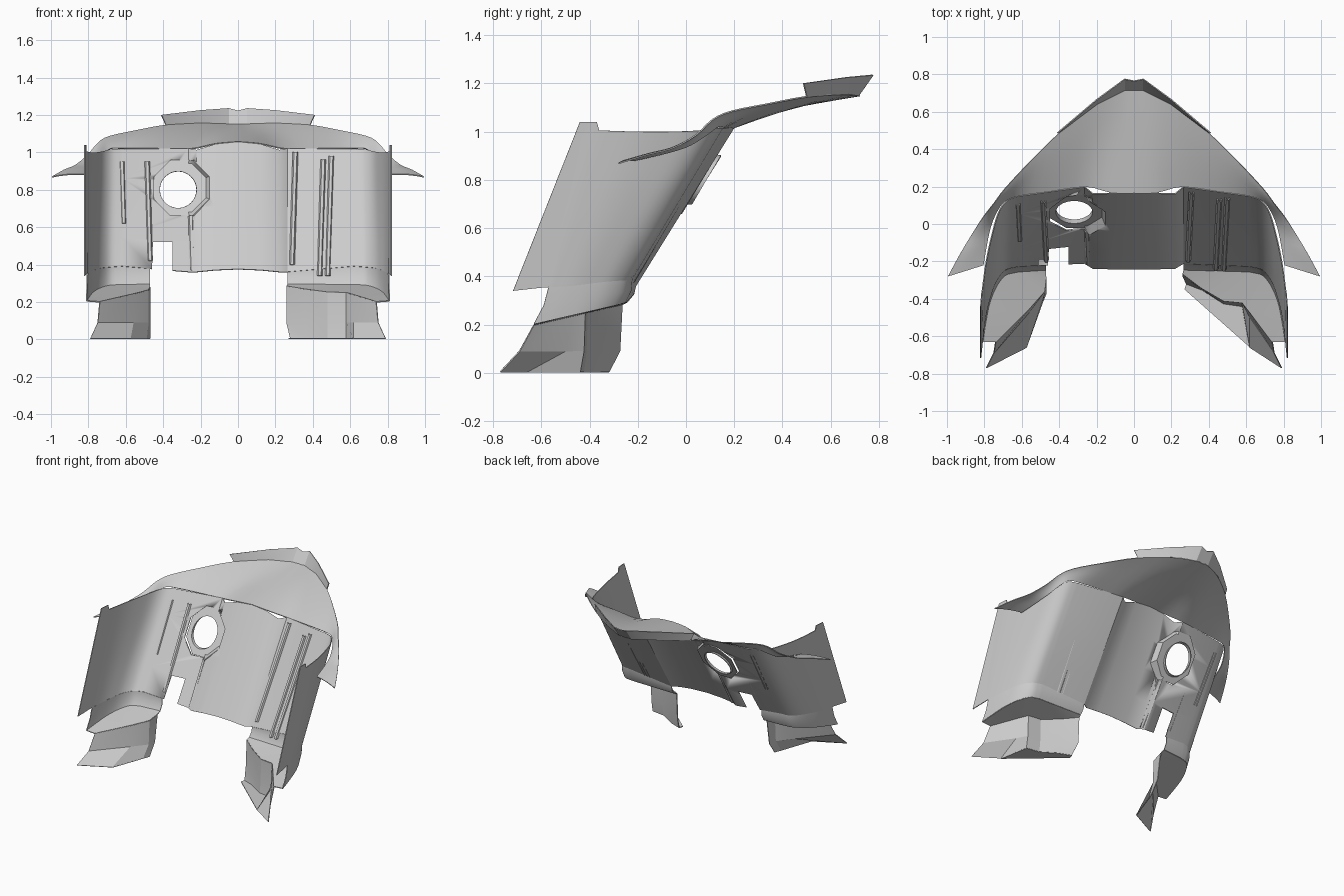
import bpy, bmesh, math
from mathutils import Vector as V

if "Cube" in bpy.data.objects:
    bpy.data.objects.remove(bpy.data.objects["Cube"])

THICK = 0.006


def finish(name, bm, thick=THICK, angle=28):
    bmesh.ops.remove_doubles(bm, verts=bm.verts, dist=0.0005)
    bmesh.ops.recalc_face_normals(bm, faces=bm.faces)
    me = bpy.data.meshes.new(name)
    bm.to_mesh(me)
    bm.free()
    ob = bpy.data.objects.new(name, me)
    bpy.context.collection.objects.link(ob)
    bpy.ops.object.select_all(action='DESELECT')
    ob.select_set(True)
    bpy.context.view_layer.objects.active = ob
    if thick:
        m = ob.modifiers.new("Sheet", 'SOLIDIFY')
        m.thickness = thick
        m.offset = 0
        bpy.ops.object.modifier_apply(modifier="Sheet")
    bpy.ops.object.shade_smooth_by_angle(angle=math.radians(angle))
    return ob


def add_loft(bm, rows, closed=False):
    vs = [[bm.verts.new(p) for p in r] for r in rows]
    n = len(rows[0])
    for a, b in zip(vs, vs[1:]):
        for i in range(n if closed else n - 1):
            j = (i + 1) % n
            bm.faces.new((a[i], a[j], b[j], b[i]))


def loft(name, rows, closed=False, **kw):
    bm = bmesh.new()
    add_loft(bm, rows, closed)
    return finish(name, bm, **kw)


def polygon(name, pts):
    bm = bmesh.new()
    bm.faces.new([bm.verts.new(p) for p in pts])
    bmesh.ops.triangulate(bm, faces=bm.faces)
    return finish(name, bm)


def spline(pts, n=4):
    p = [V(q) for q in pts]
    p = [2 * p[0] - p[1]] + p + [2 * p[-1] - p[-2]]
    out = []
    for a, b, c, d in zip(p, p[1:], p[2:], p[3:]):
        for k in range(n):
            t = k / n
            out.append(0.5 * (2 * b + (c - a) * t + (2 * a - 5 * b + 4 * c - d) * t * t
                              + (3 * b - a - 3 * c + d) * t ** 3))
    return out + [p[-2]]


def flip(pts):
    return [V((-p[0], p[1], p[2])) for p in pts]


def mirrored(pts):
    return flip(pts[:0:-1]) + [V(p) for p in pts]


def cut(ob, outline):
    # cutter prism running along y
    bm = bmesh.new()
    a = [bm.verts.new((x, -0.6, z)) for x, z in outline]
    b = [bm.verts.new((x, 0.6, z)) for x, z in outline]
    bm.faces.new(a)
    bm.faces.new(b)
    for i in range(len(a)):
        j = (i + 1) % len(a)
        bm.faces.new((a[i], a[j], b[j], b[i]))
    c = finish("cutter", bm, thick=0)
    c.hide_render = True
    m = ob.modifiers.new("Cut", 'BOOLEAN')
    m.operation = 'DIFFERENCE'
    m.solver = 'EXACT'
    m.object = c
    bpy.context.view_layer.objects.active = ob
    bpy.ops.object.modifier_apply(modifier="Cut")
    bpy.data.objects.remove(c)


# Bulkhead with curved side walls: lofted from a lower to an upper U-shaped edge
top_side = spline([(.62, .15, 1.015), (.68, .125, 1.015), (.725, .06, 1.005), (.76, -.06, 1.0),
                   (.79, -.2, 1.0), (.812, -.36, 1.005)])
low_side = spline([(.62, -.225, .39), (.69, -.245, .385), (.74, -.31, .38), (.772, -.4, .37),
                   (.792, -.48, .36), (.806, -.57, .355)])
top = [(0, .165, 1.055), (.12, .165, 1.043), (.22, .162, 1.012), (.265, .2, 1.02)] + top_side \
    + [(.814, -.37, 1.04), (.82, -.44, 1.04)]
low = [(0, -.24, .375), (.12, -.24, .37), (.22, -.237, .36), (.265, -.21, .36)] + low_side \
    + [(.808, -.6, .353), (.82, -.717, .34)]
T, B = mirrored(top), mirrored(low)
shell = loft("bulkhead", [[b.lerp(t, k / 4) for b, t in zip(B, T)] for k in range(5)])

# Round opening with an octagonal recess, plus the lower notch
CX, CZ, N = -.3, .81, 48


def oct_r(a, r):
    return r / math.cos((a + math.pi / 8) % (math.pi / 4) - math.pi / 8)


def plane_y(z, off):
    return -.24 + (z - .37) * .605 + off


angs = [2 * math.pi * i / N for i in range(N)]
cut(shell, [(CX + oct_r(a, .148) * math.cos(a), CZ + oct_r(a, .148) * math.sin(a)) for a in angs])
cut(shell, [(-.465, .2), (-.35, .2), (-.35, .52), (-.455, .52)])
rings = [[], [], [], []]
for a in angs:
    for k, r in enumerate((.149, .13)):
        q = oct_r(a, r)
        x, z = CX + q * math.cos(a), CZ + q * math.sin(a)
        rings[k].append((x, plane_y(z, .045 if k or x < -.24 else .004), z))
    x, z = -.32 + .1 * math.cos(a), .8 + .1 * math.sin(a)
    rings[2].append((x, plane_y(z, .045), z))
    rings[3].append((x, plane_y(z, .065), z))
loft("opening_recess", rings, closed=True)

# Stiffening ribs pressed into the panels
for i, (x, z0, z1) in enumerate([(.445, .34, .96), (.488, .34, .98), (.295, .4, 1.0),
                                 (-.61, .62, .95), (-.475, .42, .95), (-.25, .37, .66)]):
    rows = []
    for z in (z0, z1):
        off = .033 - (abs(x) - .265) * .06 * (1 + z) / 1.4
        lean = (z - .6) * .03 * (1 if x > 0 else -1)
        rows.append([(x + lean + d, plane_y(z, off - h), z)
                     for d, h in ((-.012, 0), (-.006, .013), (.006, .013), (.012, 0))])
    loft("panel_rib_%d" % (i + 1), rows)


# Footwell: lower skirt, sloping floor and flared foot wall on each side
def floor_z(y):
    return .2 + (y + .63) * .23


skirt_low = [V((x, y, floor_z(y) + .005)) for x, y, _ in
             spline([(.62, -.255, 0), (.69, -.275, 0), (.74, -.34, 0), (.775, -.43, 0),
                     (.795, -.53, 0), (.81, -.63, 0)])]
right_path = [(.26, -.265), (.36, -.34), (.48, -.41), (.58, -.42), (.62, -.47), (.74, -.63)]
right_mid = [(.26, -.275), (.36, -.345), (.48, -.415), (.58, -.425), (.62, -.5), (.75, -.69)]
right_base = [(.28, -.32), (.37, -.355), (.48, -.425), (.58, -.44), (.62, -.66), (.79, -.77)]
left_path = [(.47, -.28), (.48, -.36), (.56, -.45), (.74, -.63)]
left_mid = [(.47, -.31), (.48, -.37), (.56, -.47), (.75, -.69)]
left_base = [(.47, -.37), (.49, -.42), (.575, -.66), (.79, -.77)]
for side, x0, path, mid, base, tip in (
        ("right", .265, right_path, right_mid, right_base, (.27, -.35)),
        ("left", .47, left_path, left_mid, left_base, (.48, -.4))):
    m = (lambda p: p) if side == "right" else flip
    sk_low = [V((x0, -.245, floor_z(-.245) + .005))] + skirt_low
    sk_top = [V((x0, -.21 - (x0 - .265) * .04, .36 + (x0 - .265) * .085))] + low_side
    loft(side + "_skirt", [m(sk_top), m([a.lerp(b, .5) + V((0, .01, 0)) for a, b in
                                          zip(sk_top, sk_low)]), m(sk_low)])
    rim = [V((x, y, floor_z(y))) for x, y in path]
    front = [V((.6, -.62, floor_z(-.62)))] if side == "left" else []
    polygon(side + "_floor", m(sk_low + rim[::-1]))
    loft(side + "_foot_wall", [m(rim), m([V((x, y, .09)) for x, y in mid]),
                               m([V((x, y, .004)) for x, y in base])], angle=20)
    polygon(side + "_foot_base", m([V((x, y, .004)) for x, y in base[:-1] + [tip]]))

# Cowl: shallow dished top panel that droops into a wing at each side
inner = [(0, .165, 1.055), (.12, .167, 1.045), (.26, .2, 1.017), (.45, .175, 1.02), (.6, .155, 1.02),
         (.68, .13, 1.02), (.72, .09, .99), (.755, .02, .945), (.775, -.05, .92),
         (.79, -.13, .9), (.805, -.22, .88)]
outer = [(0, .715, 1.15), (.05, .715, 1.15), (.2, .64, 1.155), (.385, .5, 1.145), (.55, .34, 1.115),
         (.69, .19, 1.085), (.75, .11, 1.05), (.805, .04, .985), (.87, -.06, .93),
         (.93, -.16, .905), (.995, -.28, .868)]
I, O = mirrored(spline(inner, 3)), mirrored(spline(outer, 3))
rows = []
for k in range(6):
    t = k / 5
    rows.append([a.lerp(b, t) + V((0, 0, .03 * t * (1 - t) * min(1, abs(a.x) / .3)))
                 for a, b in zip(I, O)])
loft("cowl_panel", rows, angle=40)

# Upturned lip around the nose of the cowl
lip_low = mirrored(outer[:4])
lip_top = mirrored([(0, .765, 1.222), (.05, .775, 1.235), (.2, .665, 1.225), (.41, .487, 1.2)])
loft("cowl_lip", [lip_low, lip_top])
